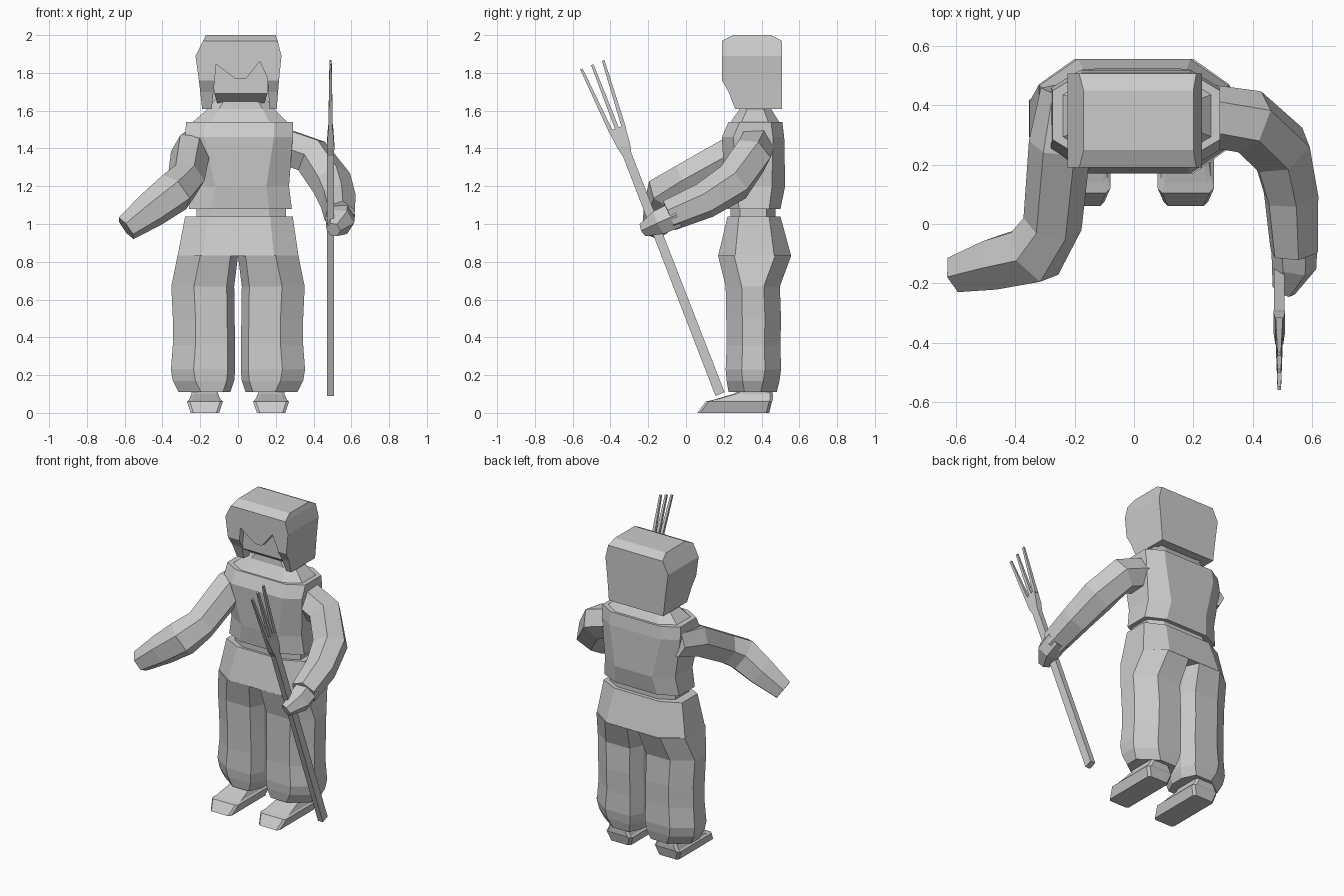
import bpy, bmesh, math
from mathutils import Vector


def loft(name, rings, loc=(0, 0, 0), rot=(0, 0, 0)):
    """Skin a list of equal-length rings and cap both ends."""
    bm = bmesh.new()
    loops = [[bm.verts.new(p) for p in r] for r in rings]
    for a, b in zip(loops, loops[1:]):
        n = len(a)
        for i in range(n):
            j = (i + 1) % n
            bm.faces.new((a[i], a[j], b[j], b[i]))
    bm.faces.new(loops[0][::-1])
    bm.faces.new(loops[-1])
    bmesh.ops.recalc_face_normals(bm, faces=bm.faces[:])
    me = bpy.data.meshes.new(name)
    bm.to_mesh(me)
    bm.free()
    ob = bpy.data.objects.new(name, me)
    ob.location, ob.rotation_euler = loc, rot
    bpy.context.collection.objects.link(ob)
    return ob


def rect(z, x0, x1, y0, y1):
    return [(x0, y0, z), (x1, y0, z), (x1, y1, z), (x0, y1, z)]


def octa(z, x0, x1, y0, y1, c, d, c0=None):
    """Rectangle with corners cut by c in x (c0 at the x0 side) and d in y."""
    c0 = c if c0 is None else c0
    return [(x0 + c0, y0, z), (x1 - c, y0, z), (x1, y0 + d, z), (x1, y1 - d, z),
            (x1 - c, y1, z), (x0 + c0, y1, z), (x0, y1 - d, z), (x0, y0 + d, z)]


def tube(name, stops, n=6):
    """Faceted limb through (x, y, z, radius) stops."""
    pts = [Vector(s[:3]) for s in stops]
    rings, side = [], Vector((0, 0, 1))
    for i, p in enumerate(pts):
        t = (pts[min(i + 1, len(pts) - 1)] - pts[max(i - 1, 0)]).normalized()
        side = (side - t * side.dot(t)).normalized()
        other = t.cross(side)
        r = stops[i][3]
        rings.append([p + r * (math.cos(a) * side + math.sin(a) * other)
                      for a in (2 * math.pi * (k + 0.5) / n for k in range(n))])
    return loft(name, rings)


# Trousers: hips and two baggy legs
loft("trouser_hips", [octa(z, *v) for z, *v in (
    (0.83, -0.32, 0.32, 0.17, 0.557, 0.13, 0.09),
    (1.04, -0.28, 0.29, 0.22, 0.50, 0.12, 0.06))])
LEG = ((0.11, 0.04, 0.315, 0.225, 0.48), (0.17, 0.02, 0.345, 0.215, 0.495),
       (0.23, 0.015, 0.355, 0.21, 0.503), (0.36, 0.015, 0.345, 0.215, 0.50),
       (0.50, 0.018, 0.345, 0.213, 0.503), (0.67, 0.02, 0.353, 0.21, 0.497),
       (0.832, 0.0, 0.32, 0.17, 0.557))
for side, s in (("left", 1), ("right", -1)):
    loft(side + "_trouser_leg", [[(s * x, y, zz) for x, y, zz in octa(z, a, b, c, d, 0.12, 0.085, 0.04)]
                                 for z, a, b, c, d in LEG])
    # Shoes with sloping toe
    x = 0.175 * s
    loft(side + "_shoe", [octa(z, x - w, x + w, a, b, 0.015, 0.015) for z, w, a, b in (
        (0, 0.075, 0.06, 0.44), (0.06, 0.095, 0.105, 0.455),
        (0.068, 0.085, 0.14, 0.46), (0.10, 0.07, 0.25, 0.46), (0.115, 0.07, 0.28, 0.455))])

# Waist, tunic and collar
loft("waist", [octa(z, -0.22, 0.255, 0.235, 0.475, 0.09, 0.05) for z in (1.03, 1.09)])
loft("tunic", [octa(z, *v) for z, *v in (
    (1.08, -0.26, 0.285, 0.22, 0.50, 0.12, 0.06),
    (1.20, -0.24, 0.27, 0.205, 0.525, 0.12, 0.07),
    (1.46, -0.28, 0.29, 0.19, 0.52, 0.10, 0.06),
    (1.54, -0.275, 0.29, 0.225, 0.51, 0.10, 0.06))])
loft("collar", [octa(z, *v) for z, *v in (
    (1.53, -0.25, 0.27, 0.23, 0.50, 0.10, 0.06),
    (1.61, -0.16, 0.19, 0.285, 0.45, 0.06, 0.04),
    (1.66, -0.12, 0.15, 0.29, 0.44, 0.05, 0.04))])

# Head
loft("face", [rect(1.64, -0.11, 0.14, 0.30, 0.45), rect(1.69, -0.125, 0.155, 0.23, 0.46),
              rect(1.90, -0.14, 0.165, 0.23, 0.46)])
hair = loft("hair", [rect(z, *v) for z, *v in (
    (1.61, -0.19, 0.205, 0.26, 0.507), (1.70, -0.20, 0.212, 0.225, 0.507),
    (1.76, -0.207, 0.217, 0.19, 0.507),
    (1.89, -0.225, 0.23, 0.19, 0.507), (1.97, -0.185, 0.21, 0.19, 0.507),
    (2.00, -0.17, 0.20, 0.25, 0.45))])
# Zigzag fringe opening cut from the hair
OPEN = [(-0.15, 1.5), (-0.115, 1.845), (-0.012, 1.767), (0.04, 1.767),
        (0.115, 1.86), (0.155, 1.775), (0.175, 1.5)]
cutter = loft("fringe_cutter", [[(x, y, z) for x, z in OPEN] for y in (0.1, 0.45)])
cutter.hide_render = True
m = hair.modifiers.new("opening", "BOOLEAN")
m.operation, m.object, m.solver = "DIFFERENCE", cutter, "EXACT"
bpy.context.view_layer.objects.active = hair
bpy.ops.object.modifier_apply(modifier=m.name)
bpy.data.objects.remove(cutter)

# Arms: one reaching out to the side, one holding the fork
tube("right_arm", [(-0.23, 0.45, 1.42, 0.085), (-0.25, 0.27, 1.385, 0.105), (-0.275, 0.0, 1.235, 0.10),
                   (-0.335, -0.10, 1.17, 0.112), (-0.46, -0.13, 1.075, 0.098),
                   (-0.592, -0.165, 0.977, 0.07)])
tube("left_arm", [(0.22, 0.37, 1.42, 0.105), (0.39, 0.345, 1.36, 0.11), (0.495, 0.25, 1.22, 0.11),
                  (0.53, 0.10, 1.125, 0.098), (0.54, -0.09, 1.045, 0.085)])
tube("left_hand", [(0.54, -0.05, 1.05, 0.08), (0.54, -0.14, 1.01, 0.076),
                   (0.505, -0.225, 0.97, 0.04)])

# Fork: built upright, then leaned forward
base, lean = (0.49, 0.18, 0.10), (math.radians(21.2), 0, 0)


def bar(name, stops):
    loft(name, [rect(z, -hx, hx, y - hy, y + hy) for z, y, hx, hy in stops], base, lean)


bar("fork_shaft", [(0, 0, 0.018, 0.026), (1.36, 0, 0.018, 0.024), (1.41, 0, 0.02, 0.036),
                   (1.51, 0, 0.013, 0.045)])
for k in (-1, 0, 1):
    bar("fork_tine", [(1.49, 0.035 * k, 0.012, 0.011), (1.87, 0.062 * k, 0.006, 0.007)])
